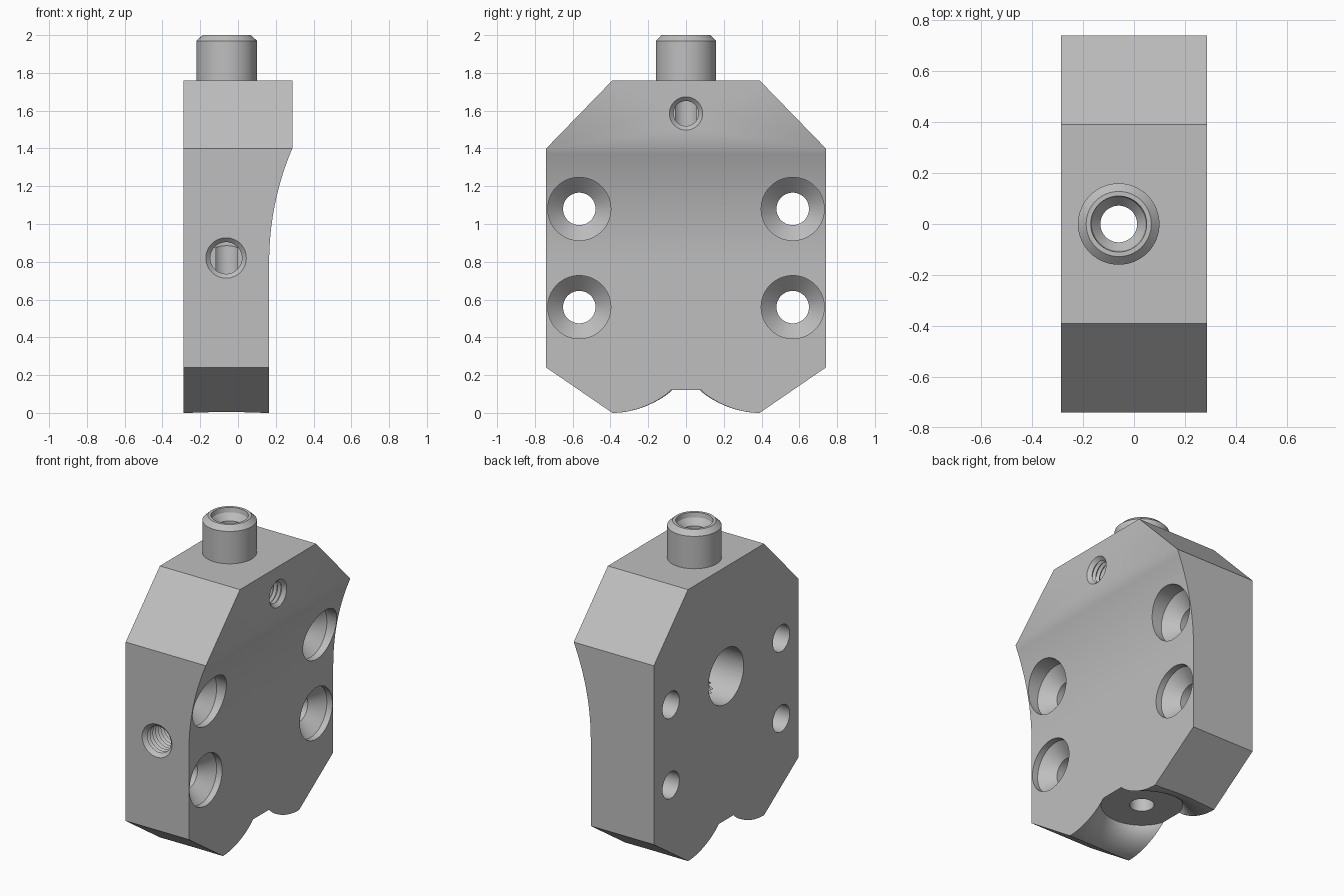
import bpy
import bmesh
import math
from mathutils import Vector

if "Cube" in bpy.data.objects:
    bpy.data.objects.remove(bpy.data.objects["Cube"], do_unlink=True)

SEGMENTS = 64
HALF = 0.2875      # half thickness of the block
FLAT = 0.165       # x of the lower right face
AXIS = -0.06       # x of the vertical bore

steel = bpy.data.materials.new("plain grey steel")
steel.use_nodes = True
grey = (0.52, 0.52, 0.52, 1)
steel.diffuse_color = grey
steel.node_tree.nodes["Principled BSDF"].inputs["Base Color"].default_value = grey


def finish(name, bm):
    bmesh.ops.recalc_face_normals(bm, faces=bm.faces)
    mesh = bpy.data.meshes.new(name)
    bm.to_mesh(mesh)
    bm.free()
    mesh.materials.append(steel)
    obj = bpy.data.objects.new(name, mesh)
    bpy.context.collection.objects.link(obj)
    return obj


def prism(name, points, along):
    """Extrude a closed outline of 3D points."""
    bm = bmesh.new()
    face = bm.faces.new([bm.verts.new(p) for p in points])
    result = bmesh.ops.extrude_face_region(bm, geom=[face])
    moved = [v for v in result["geom"] if isinstance(v, bmesh.types.BMVert)]
    bmesh.ops.translate(bm, verts=moved, vec=along)
    return finish(name, bm)


def lathe(name, profile, origin, axis):
    """Turn (radius, distance) points around an axis and cap both ends."""
    bm = bmesh.new()
    turn = Vector(axis).to_track_quat('Z', 'Y')
    rings = []
    for r, t in profile:
        ring = []
        for i in range(SEGMENTS):
            a = math.tau * i / SEGMENTS
            p = Vector((r * math.cos(a), r * math.sin(a), t))
            ring.append(bm.verts.new(turn @ p + Vector(origin)))
        rings.append(ring)
    for low, high in zip(rings, rings[1:]):
        for i in range(SEGMENTS):
            j = (i + 1) % SEGMENTS
            bm.faces.new((low[i], low[j], high[j], high[i]))
    bm.faces.new(rings[0])
    bm.faces.new(rings[-1])
    return finish(name, bm)


def combine(target, tool, operation='DIFFERENCE'):
    mod = target.modifiers.new("cut", 'BOOLEAN')
    mod.operation = operation
    mod.solver = 'EXACT'
    mod.object = tool
    bpy.context.view_layer.objects.active = target
    bpy.ops.object.modifier_apply(modifier=mod.name)
    bpy.data.objects.remove(tool, do_unlink=True)


def threaded(mouth, root, depth, pitch=0.028):
    """Profile of a chamfered hole with thread grooves, going inward."""
    crest = root - 0.014
    profile = [(mouth, -0.05), (mouth, 0), (crest, mouth - crest)]
    t = mouth - crest
    while t + pitch < depth:
        profile += [(root, t + pitch / 2), (crest, t + pitch)]
        t += pitch
    return profile


# Block with chamfered corners
side = [(0.39, 0), (0.74, 0.24), (0.74, 1.4), (0.39, 1.76)]
outline = side + [(-y, z) for y, z in reversed(side)]
body = prism("clamp_block", [(-HALF, y, z) for y, z in outline], (2 * HALF, 0, 0))

# Relief on the right face: flat below, sweeping outward above
start, end = 0.8, 1.4
rise, run = HALF - FLAT, end - start
radius = (rise ** 2 + run ** 2) / (2 * rise)
curve = [(FLAT, -0.2)]
for i in range(21):
    h = run * i / 20
    curve.append((FLAT + radius - math.sqrt(radius ** 2 - h * h), start + h))
curve += [(0.6, end), (0.6, -0.2)]
combine(body, prism("relief_cutter", [(x, -1, z) for x, z in curve], (0, 2, 0)))

# Round spigot on top
combine(body, lathe("spigot", [(0.16, 1.6), (0.16, 1.97), (0.128, 2.0)],
                    (AXIS, 0, 0), (0, 0, 1)), 'UNION')

# Vertical bore with countersunk top and flared bottom mouth
bore = [(0.11, 2.1), (0.11, 2.0), (0.105, 1.97), (0.072, 1.93), (0.072, 0.12)]
top_angle = math.acos(1 - 0.12 / 0.15)
for i in range(15):
    a = top_angle * (1 - i / 14)
    bore.append((0.452 - 0.217 * math.sin(a), 0.15 * (1 - math.cos(a))))
bore.append((0.452, -0.1))
combine(body, lathe("bore_cutter", bore, (AXIS, 0, 0), (0, 0, 1)))

# Four countersunk screw holes
for y in (-0.565, 0.565):
    for z in (0.56, 1.08):
        profile = [(0.167, 0.5), (0.167, 0.125), (0.086, 0.045), (0.086, -0.5)]
        combine(body, lathe("screw_cutter", profile, (0, y, z), (1, 0, 0)))

# Large blind hole in the left face
combine(body, lathe("pocket_cutter", [(0.18, -0.5), (0.18, 0.05)],
                    (0, 0, 1.05), (1, 0, 0)))

# Threaded holes in the front and the upper right face
combine(body, lathe("front_thread_cutter", threaded(0.107, 0.098, 0.72),
                    (-0.063, -0.74, 0.82), (0, 1, 0)))
combine(body, lathe("side_thread_cutter", threaded(0.088, 0.08, 0.32),
                    (HALF, 0, 1.585), (-1, 0, 0)))

# Smooth round surfaces, keep crisp edges
bpy.ops.object.select_all(action='DESELECT')
body.select_set(True)
bpy.context.view_layer.objects.active = body
bpy.ops.object.shade_smooth_by_angle(angle=math.radians(28))
